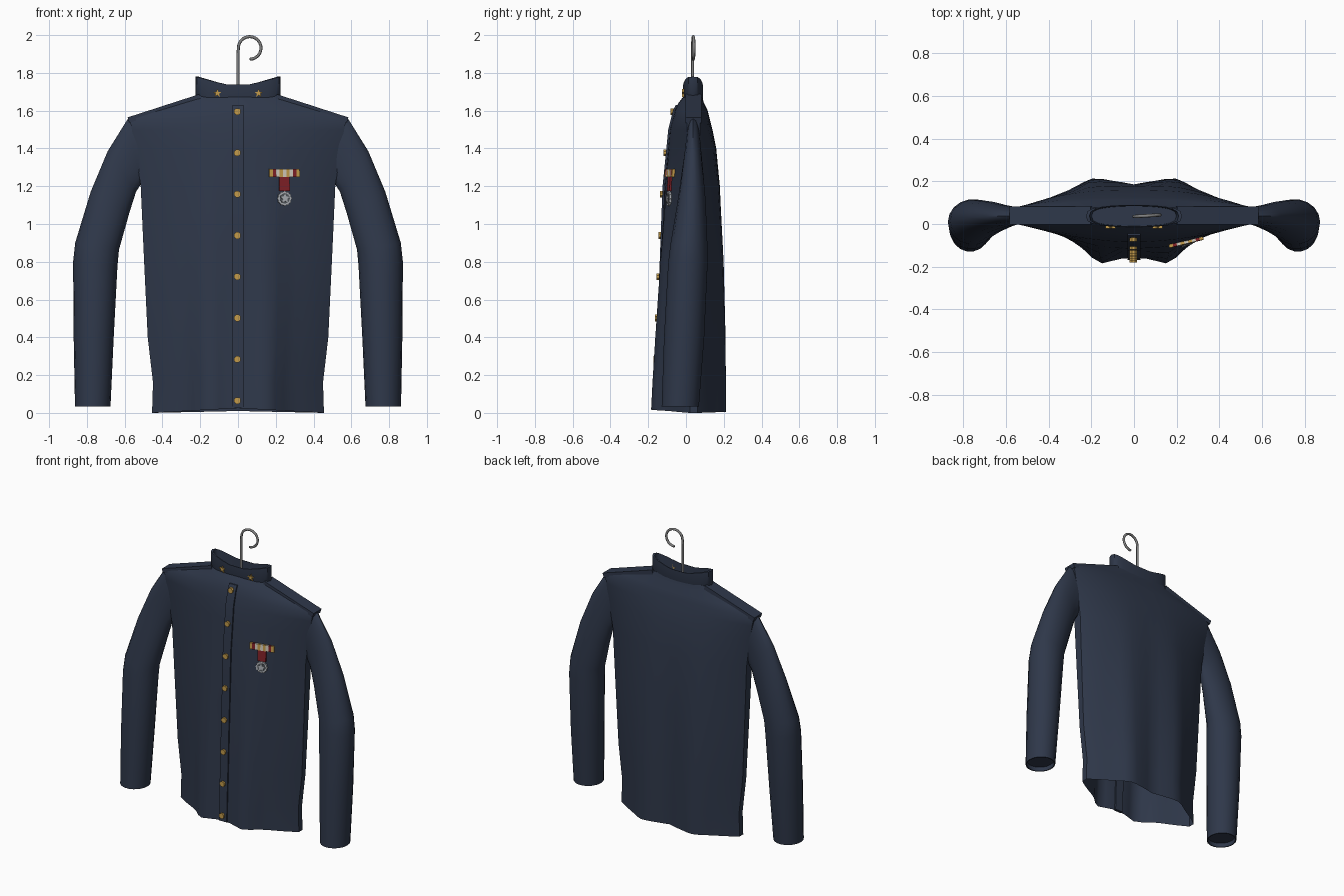
import bpy, bmesh, math
from mathutils import Matrix, Vector

cube = bpy.data.objects.get("Cube")
if cube:
    bpy.data.objects.remove(cube)


def material(name, rgb, metallic=0.0):
    m = bpy.data.materials.new(name)
    m.use_nodes = True
    m.diffuse_color = (*rgb, 1)
    shader = m.node_tree.nodes["Principled BSDF"]
    shader.inputs["Base Color"].default_value = (*rgb, 1)
    shader.inputs["Roughness"].default_value = 0.8
    return m


NAVY = material("navy cloth", (0.028, 0.039, 0.068))
GOLD = material("gold", (0.55, 0.33, 0.07))
RED = material("red ribbon", (0.22, 0.015, 0.02))
CREAM = material("cream ribbon", (0.65, 0.6, 0.5))
SILVER = material("silver", (0.4, 0.42, 0.45))
DARK = material("dark silver", (0.08, 0.09, 0.1))
STEEL = material("steel wire", (0.22, 0.22, 0.22))


def finish(name, bm, mat, smooth=True):
    bmesh.ops.recalc_face_normals(bm, faces=bm.faces)
    mesh = bpy.data.meshes.new(name)
    bm.to_mesh(mesh)
    bm.free()
    mesh.materials.append(mat)
    ob = bpy.data.objects.new(name, mesh)
    bpy.context.collection.objects.link(ob)
    if smooth:
        bpy.ops.object.select_all(action='DESELECT')
        ob.select_set(True)
        bpy.context.view_layer.objects.active = ob
        bpy.ops.object.shade_smooth_by_angle(angle=math.radians(45))
    return ob


def loft(name, rings, mat, start_cap=False, end_cap=False, smooth=True):
    bm = bmesh.new()
    loops = [[bm.verts.new(p) for p in ring] for ring in rings]
    n = len(loops[0])
    for a, b in zip(loops, loops[1:]):
        for i in range(n):
            j = (i + 1) % n
            bm.faces.new((a[i], a[j], b[j], b[i]))
    if start_cap:
        bm.faces.new(loops[0])
    if end_cap:
        bm.faces.new(loops[-1])
    return finish(name, bm, mat, smooth)


def box(name, centre, size, mat, frame=Matrix()):
    bm = bmesh.new()
    scale = Matrix.Diagonal((*size, 1))
    bmesh.ops.create_cube(bm, size=1, matrix=frame @ Matrix.Translation(centre) @ scale)
    return finish(name, bm, mat, False)


def disc(name, outline, depth, mat, frame):
    """Extrude an x-z outline towards the front."""
    rings = [[frame @ Vector((x, y, z)) for x, z in outline] for y in (0.006, -depth)]
    return loft(name, rings, mat, True, True, False)


def polygon(n, r, r2=None, turn=math.pi / 2):
    return [((r if i % 2 == 0 or r2 is None else r2) * math.cos(turn + math.tau * i / n),
             (r if i % 2 == 0 or r2 is None else r2) * math.sin(turn + math.tau * i / n))
            for i in range(n)]


# Torso rows: height, half width, front depth, back depth, edge thickness, fold
ROWS = [
    (0.0, 0.455, 0.18, 0.14, 0.02, 1.0),
    (0.16, 0.45, 0.175, 0.14, 0.02, 0.95),
    (0.4, 0.478, 0.165, 0.14, 0.02, 0.8),
    (0.8, 0.497, 0.145, 0.13, 0.025, 0.5),
    (1.2, 0.515, 0.125, 0.11, 0.03, 0.1),
    (1.4, 0.545, 0.10, 0.085, 0.035, 0),
    (1.5, 0.562, 0.09, 0.065, 0.035, 0),
    (1.56, 0.575, 0.075, 0.05, 0.035, 0),
    (1.6, 0.45, 0.065, 0.04, 0.035, 0),
    (1.64, 0.32, 0.045, 0.02, 0.035, 0),
    (1.68, 0.2, 0.015, 0.01, 0.035, 0),
]
MID = 0.04


def row_at(z):
    for a, b in zip(ROWS, ROWS[1:]):
        if z <= b[0]:
            t = (z - a[0]) / (b[0] - a[0])
            return [p + (q - p) * t for p, q in zip(a, b)]
    return ROWS[-1]


def surface(x, z, front=True):
    _, w, df, db, e, fold = row_at(z)
    u = min(1, abs(x) / w)
    if front:
        return MID - e - df * (1 - u ** 1.8) - 0.05 * fold * math.exp(-((abs(x) - 0.16) / 0.07) ** 2)
    return MID + e + db * (1 - u ** 2.5) + 0.03 * fold * (math.exp(-((abs(x) - 0.2) / 0.08) ** 2)
                                                         - 0.6 * math.exp(-(x / 0.05) ** 2))


# Jacket body, open at the hem
rings = []
COLS = 28
for z, w, *_ in ROWS:
    us = [math.sin(math.pi * (i / COLS - 0.5)) for i in range(COLS + 1)]
    hem = 0.025 if z == 0 else 0
    ring = [(u * w, surface(u * w, z), z + hem * (1 - abs(u))) for u in us]
    ring += [(u * w, surface(u * w, z, False), z + hem * 0.4 * (1 - abs(u))) for u in reversed(us)]
    rings.append(ring)
loft("jacket_body", rings, NAVY, end_cap=True)

# Sleeves: outer x, z, inner x, z, centre y, half depth
SLEEVE = [
    (0.50, 1.57, 0.44, 1.25, 0.038, 0.033),
    (0.583, 1.557, 0.515, 1.21, 0.038, 0.04),
    (0.69, 1.385, 0.54, 1.17, 0.035, 0.055),
    (0.78, 1.17, 0.575, 1.06, 0.03, 0.075),
    (0.862, 0.9, 0.63, 0.865, 0.015, 0.10),
    (0.873, 0.8, 0.638, 0.78, 0.01, 0.106),
    (0.87, 0.4, 0.658, 0.4, -0.01, 0.108),
    (0.863, 0.035, 0.675, 0.035, -0.03, 0.1),
]
for side, label in ((1, "left"), (-1, "right")):
    rings = []
    for ox, oz, ix, iz, cy, d in SLEEVE:
        ring = []
        for i in range(18):
            c, s = math.cos(math.tau * i / 18), math.sin(math.tau * i / 18)
            t = (1 + c) / 2
            ring.append((side * (ix + (ox - ix) * t), cy + d * s, iz + (oz - iz) * t))
        rings.append(ring)
    # Cuff turned inwards
    cuff = Vector((0.769 * side, -0.03, 0.035))
    rings.append([cuff + (Vector(p) - cuff) * 0.93 for p in rings[-1]])
    rings.append([Vector(p) + Vector((0, 0, 0.03)) for p in rings[-1]])
    loft(label + "_sleeve", rings, NAVY, True, True)

    # Shoulder strap lying along the slope
    a, b = Vector((0.2 * side, 0.04, 1.673)), Vector((0.58 * side, 0.04, 1.55))
    tilt = Matrix.Rotation(-math.atan2(b.z - a.z, b.x - a.x), 4, 'Y')
    box(label + "_shoulder_strap", (0, 0, 0), ((b - a).length, 0.086, 0.03), NAVY,
        Matrix.Translation((a + b) / 2) @ tilt)

# Standing collar with raised ends
rings = []
for scale, height in ((0.86, 1.64), (1, 1.67), (1, None), (0.93, None), (0.88, 1.67)):
    ring = []
    for i in range(24):
        c, s = math.cos(math.tau * i / 24), math.sin(math.tau * i / 24)
        x = 0.225 * c
        top = 1.738 + 0.042 * max(0, (abs(x) - 0.07) / 0.155)
        ring.append((x * scale, 0.037 + 0.053 * scale * math.copysign(abs(s) ** 0.6, s), height or top))
    rings.append(ring)
loft("collar", rings, NAVY, True, True)

# Button placket following the front
heights = [0.025] + [r[0] for r in ROWS[1:9]] + [1.63]
rings = []
for z in heights:
    y = surface(0, z)
    rings.append([(x, y + dy, z) for x, dy in ((-0.03, 0.01), (-0.03, -0.009), (0.03, -0.009), (0.03, 0.01))])
loft("button_placket", rings, NAVY, True, True)

# Buttons
for i in range(8):
    z = 0.065 + i * 0.2186
    frame = Matrix.Translation((-0.003, surface(0, z) - 0.009, z))
    disc(f"button_{i + 1}", polygon(8, 0.019, turn=math.pi / 8), 0.013, GOLD, frame)

# Collar stars
for side, label in ((1, "left"), (-1, "right")):
    frame = Matrix.Translation((0.11 * side, -0.012, 1.692))
    disc(label + "_collar_star", polygon(10, 0.024, 0.01), 0.008, GOLD, frame)

# Medal, turned to lie on the chest
x0, x1 = 0.17, 0.32
yaw = math.atan2(surface(x1, 1.25) - surface(x0, 1.25), x1 - x0)
lean = math.atan2(surface(0.245, 1.28) - surface(0.245, 1.1), 0.18)
chest = (Matrix.Translation((0.245, surface(0.245, 1.27) - 0.006, 1.27))
         @ Matrix.Rotation(yaw, 4, 'Z') @ Matrix.Rotation(-lean, 4, 'X'))
stripes = [GOLD, RED, CREAM, GOLD, CREAM, GOLD, CREAM, RED, GOLD]
step = 0.165 / len(stripes)
for i, mat in enumerate(stripes):
    box(f"ribbon_bar_{i + 1}", ((i - 4) * step, 0, 0), (step, 0.016, 0.042), mat, chest)
box("medal_ribbon", (0, 0, -0.055), (0.056, 0.01, 0.08), RED, chest)
pendant = chest @ Matrix.Translation((0, 0, -0.135))
disc("medal_ring", polygon(24, 0.04, 0.036), 0.006, SILVER, pendant)
disc("medal_field", polygon(16, 0.027), 0.008, DARK, pendant)
disc("medal_star", polygon(10, 0.026, 0.013), 0.011, SILVER, pendant)

# Wire hanger hook
path = [(0, 1.66), (0, 1.8), (0, 1.9)]
path += [(0.062 - 0.06 * math.cos(a), 1.932 + 0.06 * math.sin(a))
         for a in [math.pi * 1.5 * i / 18 for i in range(19)]]
curve = bpy.data.curves.new("hanger_hook", 'CURVE')
curve.dimensions = '3D'
curve.bevel_depth = 0.008
curve.bevel_resolution = 2
curve.use_fill_caps = True
spline = curve.splines.new('POLY')
spline.points.add(len(path) - 1)
for point, (x, z) in zip(spline.points, path):
    point.co = (x, 0.035 + 0.06 * x, z, 1)
curve.materials.append(STEEL)
hook = bpy.data.objects.new("hanger_hook", curve)
bpy.context.collection.objects.link(hook)
